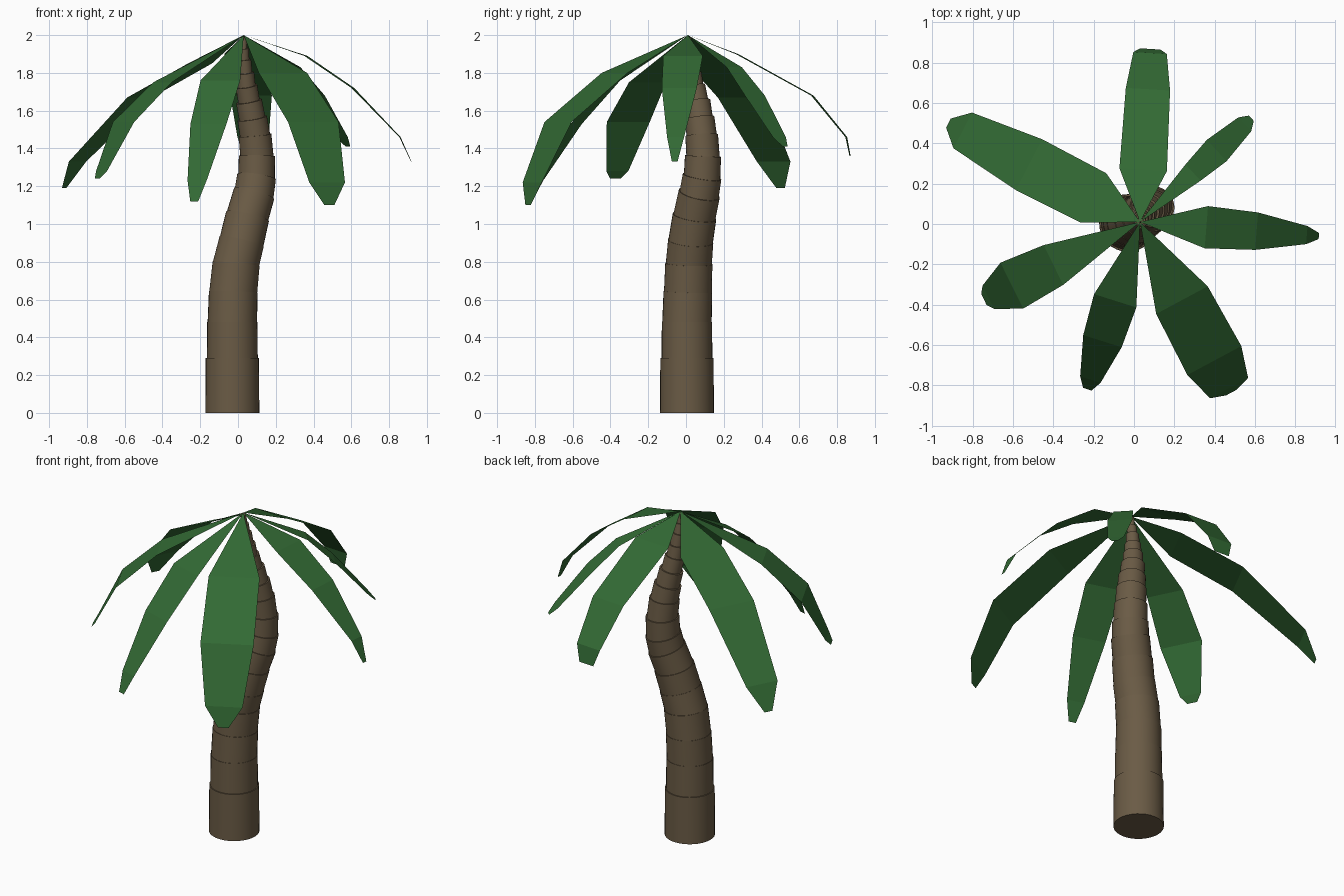
import bpy, bmesh, math
from mathutils import Vector

cube = bpy.data.objects.get("Cube")
if cube:
    bpy.data.objects.remove(cube)


def material(name, rgb):
    m = bpy.data.materials.new(name)
    m.use_nodes = True
    m.diffuse_color = (*rgb, 1)
    bsdf = next(n for n in m.node_tree.nodes if n.type == 'BSDF_PRINCIPLED')
    bsdf.inputs["Base Color"].default_value = (*rgb, 1)
    bsdf.inputs["Roughness"].default_value = 0.9
    return m


def add_object(name, bm, mat):
    mesh = bpy.data.meshes.new(name)
    bm.to_mesh(mesh)
    bm.free()
    mesh.materials.append(mat)
    obj = bpy.data.objects.new(name, mesh)
    bpy.context.collection.objects.link(obj)
    return obj


bark = material("bark brown", (0.145, 0.105, 0.06))
green = material("leaf green", (0.032, 0.142, 0.034))

# Trunk: stacked, tilted sections that shrink towards the crown (x, y, z, radius)
joints = [
    (-.03, .005, 0, .143), (-.03, .005, .29, .135), (-.03, .005, .48, .131),
    (-.025, .01, .64, .127), (-.01, .015, .79, .122), (.02, .025, .91, .118),
    (.05, .045, 1.04, .112), (.085, .07, 1.16, .105), (.098, .085, 1.25, .097),
    (.1, .09, 1.36, .088), (.09, .083, 1.47, .08), (.075, .072, 1.56, .07),
    (.058, .06, 1.65, .058), (.045, .045, 1.73, .048), (.038, .035, 1.8, .038),
    (.032, .025, 1.87, .028), (.03, .015, 1.93, .018), (.03, .01, 1.99, 0),
]
bm = bmesh.new()
for lower, upper in zip(joints, joints[1:]):
    a, b = Vector(lower[:3]), Vector(upper[:3])
    axis = b - a
    # Sections above the base reach down into the one below
    start = a - axis * 0.15 if a.z > 0 else a
    made = bmesh.ops.create_cone(
        bm, cap_ends=True, segments=32, radius1=lower[3], radius2=lower[3] * 0.985,
        depth=(b - start).length)
    spin = axis.to_track_quat('Z', 'Y').to_matrix().to_4x4()
    spin.translation = (start + b) / 2
    bmesh.ops.transform(bm, matrix=spin, verts=made["verts"])
trunk = add_object("trunk", bm, bark)
bpy.ops.object.select_all(action='DESELECT')
trunk.select_set(True)
bpy.context.view_layer.objects.active = trunk
bpy.ops.object.shade_smooth_by_angle(angle=math.radians(35))

# Leaves: heading in degrees, then stations of (distance, half width, height)
crown = Vector((.03, .01, 2.0))
leaves = {
    "back_leaf": (86.6, [(.26, .118, 1.9), (.66, .11, 1.68), (.84, .083, 1.46), (.86, .05, 1.36)]),
    "back_left_leaf": (43, [(.36, .055, 1.83), (.52, .072, 1.68), (.71, .047, 1.46), (.755, .018, 1.41)]),
    "left_leaf": (-4.5, [(.33, .105, 1.89), (.58, .093, 1.72), (.83, .045, 1.46), (.89, .015, 1.33)]),
    "front_left_leaf": (-61.8, [(.44, .145, 1.8), (.78, .152, 1.54), (.935, .107, 1.22), (.96, .03, 1.1)]),
    "front_leaf": (-107.5, [(.41, .11, 1.76), (.62, .1, 1.53), (.82, .053, 1.23), (.87, .022, 1.12)]),
    "front_right_leaf": (-153.6, [(.48, .11, 1.75), (.71, .127, 1.54), (.84, .065, 1.28), (.865, .03, 1.24)]),
    "back_right_leaf": (152.7, [(.26, .138, 1.85), (.62, .142, 1.67), (.99, .1, 1.33), (1.07, .025, 1.19)]),
}
for name, (heading, stations) in leaves.items():
    t = math.radians(heading)
    out = Vector((math.cos(t), math.sin(t), 0))
    side = Vector((-out.y, out.x, 0))
    bm = bmesh.new()
    tip = bm.verts.new(crown)
    previous = None
    for reach, half, z in stations:
        mid = crown + out * reach
        mid.z = z
        row = [bm.verts.new(mid + side * half), bm.verts.new(mid - side * half)]
        if previous:
            bm.faces.new((*previous, row[1], row[0]))
        else:
            bm.faces.new((tip, row[1], row[0]))
        previous = row
    add_object(name, bm, green)
